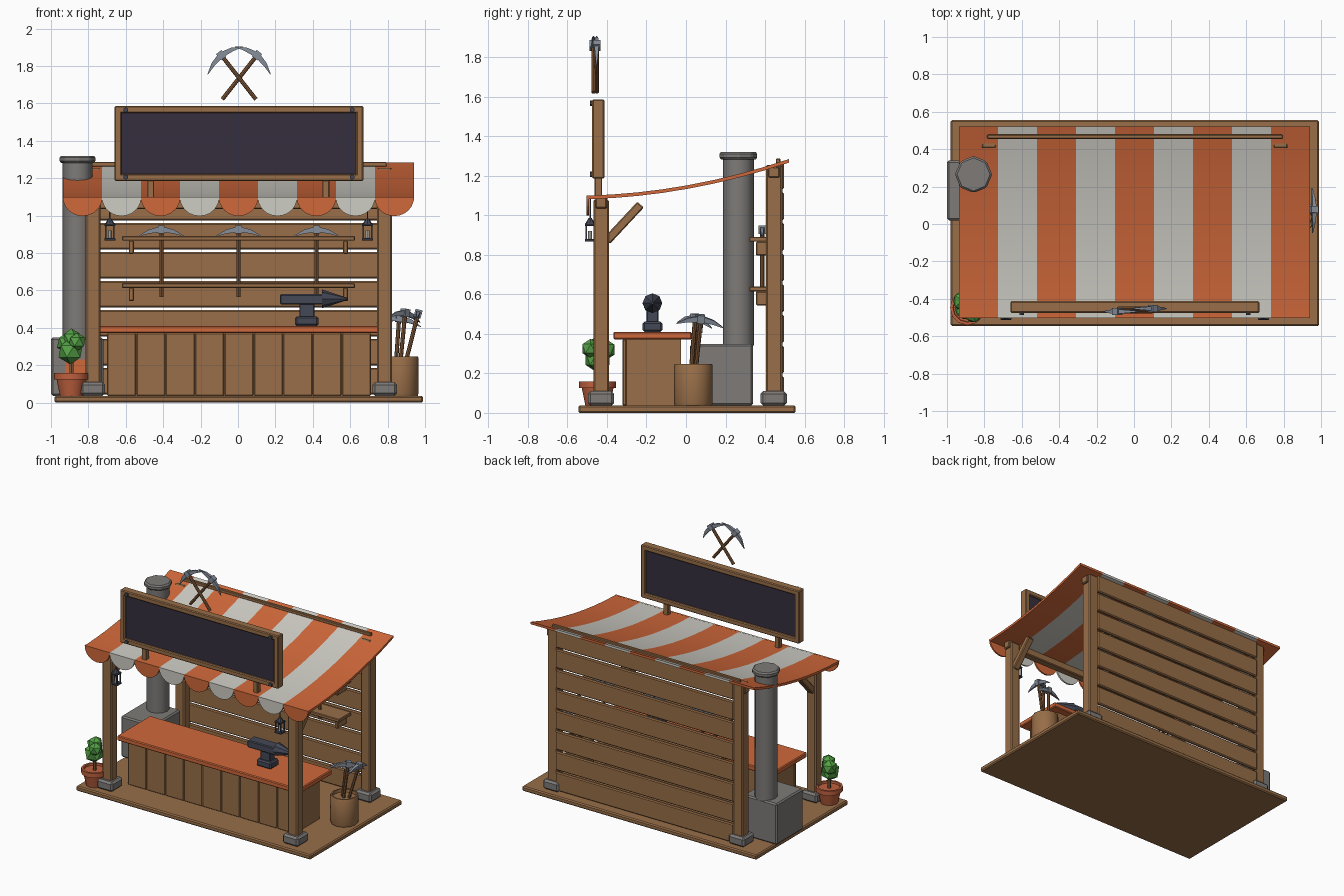
import bpy, bmesh, math
from mathutils import Vector, Matrix

if "Cube" in bpy.data.objects:
    bpy.data.objects.remove(bpy.data.objects["Cube"])


def srgb(r, g, b):
    f = lambda c: (c / 255 / 12.92) if c < 10 else ((c / 255 + 0.055) / 1.055) ** 2.4
    return (f(r), f(g), f(b), 1)


def material(name, *rgb):
    m = bpy.data.materials.new(name)
    m.diffuse_color = srgb(*rgb)
    m.use_nodes = True
    m.node_tree.nodes["Principled BSDF"].inputs["Base Color"].default_value = m.diffuse_color
    return m


WOOD = material("wood", 152, 110, 72)
HANDLE = material("handle_wood", 134, 92, 58)
ORANGE = material("orange_paint", 208, 104, 58)
CANVAS = material("pale_canvas", 206, 204, 196)
STONE = material("grey_stone", 126, 123, 120)
STEEL = material("steel", 134, 142, 154)
IRON = material("dark_iron", 68, 72, 86)
BOARD = material("dark_board", 54, 47, 62)
LEAF = material("leaf_green", 84, 160, 70)
CLAY = material("terracotta", 190, 96, 62)


def finish(name, bm, mat, bevel=0, smooth=False):
    bmesh.ops.recalc_face_normals(bm, faces=bm.faces)
    me = bpy.data.meshes.new(name)
    bm.to_mesh(me)
    bm.free()
    me.materials.append(mat)
    ob = bpy.data.objects.new(name, me)
    bpy.context.collection.objects.link(ob)
    if bevel:
        mod = ob.modifiers.new("bevel", 'BEVEL')
        mod.width, mod.segments = bevel, 1
    if smooth:
        bpy.context.view_layer.objects.active = ob
        ob.select_set(True)
        bpy.ops.object.shade_smooth_by_angle(angle=math.radians(35))
        ob.select_set(False)
    return ob


def box(name, x0, x1, y0, y1, z0, z1, mat, bevel=0.006):
    bm = bmesh.new()
    bmesh.ops.create_cube(bm, size=1, matrix=Matrix.Translation(((x0 + x1) / 2, (y0 + y1) / 2, (z0 + z1) / 2))
                          @ Matrix.Diagonal((x1 - x0, y1 - y0, z1 - z0, 1)))
    return finish(name, bm, mat, bevel)


def rod(name, a, b, r0, r1, mat, sides=8, bevel=0, smooth=False):
    """Cylinder or cone between two points."""
    a, b = Vector(a), Vector(b)
    q = Vector((0, 0, 1)).rotation_difference(b - a).to_matrix().to_4x4()
    bm = bmesh.new()
    bmesh.ops.create_cone(bm, cap_ends=True, segments=sides, radius1=r0, radius2=r1, depth=(b - a).length,
                          matrix=Matrix.Translation((a + b) / 2) @ q)
    return finish(name, bm, mat, bevel, smooth)


def lathe(name, x, y, profile, mat, sides=12):
    bm = bmesh.new()
    rings = [[bm.verts.new((x + r * math.sin(2 * math.pi * i / sides), y + r * math.cos(2 * math.pi * i / sides), z))
              for i in range(sides)] for r, z in profile]
    for lo, hi in zip(rings, rings[1:]):
        for i in range(sides):
            j = (i + 1) % sides
            bm.faces.new((lo[i], lo[j], hi[j], hi[i]))
    bm.faces.new(rings[0])
    bm.faces.new(rings[-1])
    return finish(name, bm, mat, 0, True)


def pickaxe(name, foot, top, yaw=0):
    """Handle from foot to top with a curved, pointed head across the top."""
    foot, top = Vector(foot), Vector(top)
    rod(name + "_handle", foot, top, 0.011, 0.011, HANDLE, 8)
    rot = Vector((0, 0, 1)).rotation_difference(top - foot).to_matrix().to_4x4() @ Matrix.Rotation(yaw, 4, 'Z')
    mw = Matrix.Translation(top) @ rot
    bm = bmesh.new()
    rings = []
    for t, h, w in [(-1, .002, .002), (-.55, .011, .008), (-.17, .014, .011), (.17, .014, .011),
                    (.55, .011, .008), (1, .002, .002)]:
        c = -0.034 * t * t - 0.012
        rings.append([bm.verts.new(mw @ Vector((0.12 * t, sy * w, c + sz * h)))
                      for sy, sz in ((-1, -1), (1, -1), (1, 1), (-1, 1))])
    for lo, hi in zip(rings, rings[1:]):
        for i in range(4):
            bm.faces.new((lo[i], lo[(i + 1) % 4], hi[(i + 1) % 4], hi[i]))
    bm.faces.new(rings[0])
    bm.faces.new(rings[-1])
    # socket around the handle
    bmesh.ops.create_cube(bm, size=1, matrix=mw @ Matrix.Translation((0, 0, -0.01)) @ Matrix.Diagonal((.036, .038, .042, 1)))
    finish(name + "_head", bm, STEEL)


# Floor, posts, footings, braces and beams
box("floor", -0.98, 0.99, -0.545, 0.555, 0, 0.037, WOOD, 0.008)
for sx, side in ((-1, "left"), (1, "right")):
    x = 0.78 * sx + 0.004
    box(f"front_post_{side}", x - .04, x + .04, -.468, -.39, .037, 1.08, WOOD, .008)
    box(f"back_post_{side}", x - .04, x + .04, .405, .487, .037, 1.255, WOOD, .008)
    for y, end in ((-.43, "front"), (.443, "back")):
        box(f"{end}_footing_{side}", x - .066, x + .066, y - .067, y + .067, .037, .11, STONE, .014)
    brace = box(f"brace_{side}", -.025, .025, -.022, .022, -.125, .125, WOOD)
    brace.location, brace.rotation_euler = (x, -.315, .962), (math.radians(-43), 0, 0)
box("front_beam", -0.83, 0.84, -.458, -.4, 1.035, 1.095, WOOD)
box("back_beam", -0.83, 0.84, .415, .475, 1.19, 1.245, WOOD)

# Back wall of horizontal planks
for i in range(8):
    z = 0.045 + 0.155 * i
    box(f"wall_plank_{i}", -.745, .752, .468, .495, z, z + .141, WOOD, .007)

# Striped awning with a scalloped valance
W = 1.875 / 9
for s in range(9):
    x0 = -0.935 + W * s
    mat = CANVAS if s % 2 else ORANGE
    bm = bmesh.new()
    top, low = [], []
    for i in range(9):
        y = -0.5 + 1.02 * i / 8
        z = 1.15 + 0.178 * y + 0.152 * y * y
        top.append([bm.verts.new((x, y, z)) for x in (x0, x0 + W)])
        low.append([bm.verts.new((x, y, z - .018)) for x in (x0, x0 + W)])
    for i in range(8):
        bm.faces.new((top[i][0], top[i][1], top[i + 1][1], top[i + 1][0]))
        bm.faces.new((low[i][0], low[i + 1][0], low[i + 1][1], low[i][1]))
        for k in (0, 1):
            bm.faces.new((top[i][k], top[i + 1][k], low[i + 1][k], low[i][k]))
    for i in (0, 8):
        bm.faces.new((top[i][0], top[i][1], low[i][1], low[i][0]))
    finish(f"awning_stripe_{s}", bm, mat, 0, True)
    bm = bmesh.new()
    outline = [(x0, 1.1)] + [(x0 + W / 2 * (1 - math.cos(math.pi * i / 12)), 1.095 - .097 * math.sin(math.pi * i / 12))
                             for i in range(13)] + [(x0 + W, 1.1)]
    face = bm.faces.new([bm.verts.new((x, -.503, z)) for x, z in outline])
    ext = bmesh.ops.extrude_face_region(bm, geom=[face])
    bmesh.ops.translate(bm, vec=(0, .012, 0), verts=[v for v in ext["geom"] if isinstance(v, bmesh.types.BMVert)])
    finish(f"valance_{s}", bm, mat)
box("awning_batten", -.785, .795, .455, .478, 1.262, 1.287, WOOD, .004)

# Sign board with frame, bolts and supports
box("sign_panel", -.63, .64, -.457, -.43, 1.21, 1.56, BOARD, 0)
for z, n in ((1.185, "bottom"), (1.548, "top")):
    box(f"sign_rail_{n}", -.66, .67, -.475, -.413, z, z + .038, WOOD)
for x, n in ((-.66, "left"), (.632, "right")):
    box(f"sign_stile_{n}", x, x + .038, -.475, -.413, 1.185, 1.586, WOOD)
for sx in (-1, 1):
    for z in (1.206, 1.566):
        rod("sign_bolt", (.605 * sx + .005, -.486, z), (.605 * sx + .005, -.47, z), .014, .014, IRON, 6)
    box("sign_support", .468 * sx - .016, .468 * sx + .02, -.462, -.425, 1.09, 1.19, WOOD, .003)

# Crossed pickaxes above the sign
for sx in (-1, 1):
    pickaxe("emblem_pickaxe", (-.09 * sx + .006, -.46 + .008 * sx, 1.622), (.102 * sx + .006, -.46 + .008 * sx, 1.866))

# Shelves with brackets and hanging pickaxes
for z, n in ((.866, "upper"), (.614, "lower")):
    box(f"{n}_shelf", -.62, .625, .32, .468, z, z + .025, WOOD, .004)
    for x in (-.57, .575):
        box(f"{n}_shelf_bracket", x - .013, x + .013, .355, .468, z - .07, z, WOOD, .004)
for x in (-.41, .003, .42):
    pickaxe("shelf_pickaxe", (x, .385, .565), (x, .385, .937))

# Counter with vertical boards
box("counter_core", -.695, .7, -.312, -.025, .037, .372, WOOD, 0)
for i in range(9):
    x = -.7 + .157 * i
    box(f"counter_board_{i}", x, x + .155, -.322, -.3, .037, .372, WOOD, .005)
box("counter_top", -.76, .77, -.367, .03, .372, .41, ORANGE, .006)

# Anvil
AY = -.17
box("anvil_foot", .305, .43, AY - .05, AY + .05, .41, .462, IRON, .01)
box("anvil_waist", .328, .408, AY - .03, AY + .03, .455, .53, IRON, .004)
box("anvil_body", .225, .455, AY - .042, AY + .042, .525, .58, IRON, .006)
rod("anvil_horn", (.45, AY, .555), (.585, AY, .555), .05, .006, IRON, 8)

# Furnace with glowing mouth and chimney
box("furnace", -1.0, -.72, .02, .34, .037, .348, STONE, .01)
box("furnace_mouth", -.925, -.795, .013, .022, .07, .23, ORANGE, 0)
rod("chimney", (-.858, .265, .34), (-.858, .265, 1.29), .079, .079, STONE, 12, 0, True)
rod("chimney_cap", (-.858, .265, 1.282), (-.858, .265, 1.32), .099, .099, STONE, 8, .01)

# Potted plant
PX, PY = -.89, -.447
lathe("pot", PX, PY, [(.062, .037), (.08, .125), (.094, .125), (.094, .16), (.078, .16), (.076, .145)], CLAY, 12)
rod("plant_stem", (PX, PY, .14), (PX, PY, .25), .012, .012, HANDLE, 6)
for dx, dy, z, r in ((-.005, .0, .275, .072), (.03, -.035, .325, .05), (-.025, .035, .32, .058), (.0, .01, .345, .052)):
    bm = bmesh.new()
    bmesh.ops.create_icosphere(bm, subdivisions=1, radius=r, matrix=Matrix.Translation((PX + dx, PY + dy, z)))
    finish("foliage", bm, LEAF)

# Barrel of pickaxes
BX, BY = .867, .037
lathe("barrel", BX, BY, [(.094, .037), (.098, .05), (.098, .24), (.094, .247), (.084, .247), (.082, .225)], WOOD, 12)
pickaxe("barrel_pickaxe_a", (BX - .03, BY, .1), (.862, BY + .03, .462), .15)
pickaxe("barrel_pickaxe_b", (BX, BY + .0, .1), (.965, BY + .04, .485), math.pi / 2)
pickaxe("barrel_pickaxe_c", (BX - .01, BY - .02, .1), (.895, BY + .01, .49), .8)

# Hanging lanterns
for lx in (-.685, .692):
    ly = -.485
    rod("lantern_hook", (lx, ly, .97), (lx, ly, 1.09), .004, .004, IRON, 6)
    box("lantern_base", lx - .03, lx + .03, ly - .027, ly + .027, .866, .88, IRON, .003)
    box("lantern_lid", lx - .03, lx + .03, ly - .027, ly + .027, .945, .957, IRON, .003)
    rod("lantern_roof", (lx, ly, .955), (lx, ly, .985), .026, .008, IRON, 8)
    rod("lantern_candle", (lx, ly, .88), (lx, ly, .92), .01, .01, CANVAS, 8)
    for sx in (-1, 1):
        for sy in (-1, 1):
            box("lantern_bar", lx + sx * .022 - .004, lx + sx * .022 + .004, ly + sy * .02 - .004, ly + sy * .02 + .004,
                .875, .95, IRON, 0)
